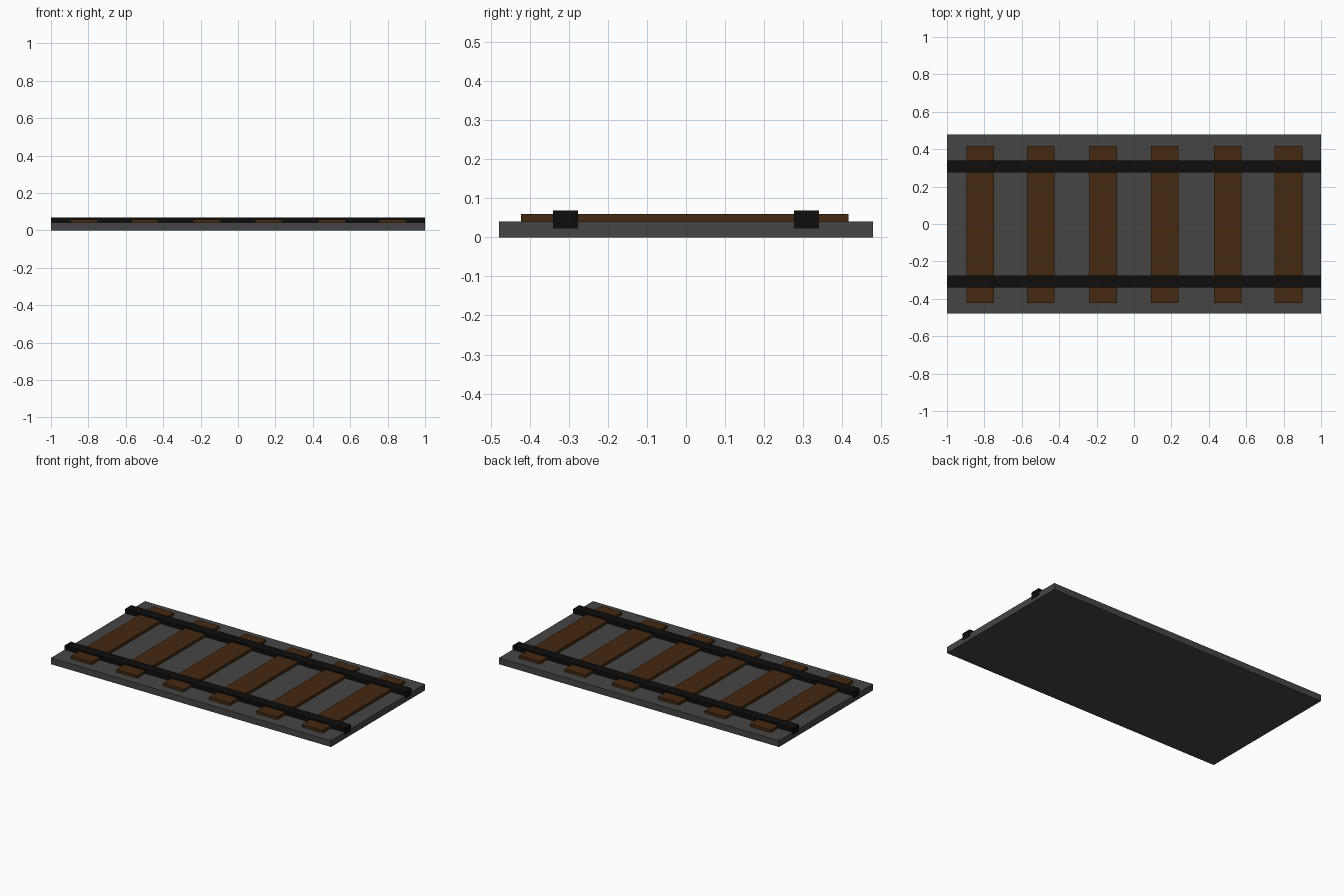
import bpy

if "Cube" in bpy.data.objects:
    bpy.data.objects.remove(bpy.data.objects["Cube"])


def material(name, rgb):
    mat = bpy.data.materials.new(name)
    mat.diffuse_color = (*rgb, 1.0)
    mat.use_nodes = True
    mat.node_tree.nodes["Principled BSDF"].inputs["Base Color"].default_value = mat.diffuse_color
    return mat


def box(name, x, y, z, mat):
    """Box from (min, max) extents on each axis."""
    bpy.ops.mesh.primitive_cube_add(size=1, location=[(a + b) / 2 for a, b in (x, y, z)])
    ob = bpy.context.object
    ob.name = name
    ob.scale = [b - a for a, b in (x, y, z)]
    bpy.ops.object.transform_apply(location=False, rotation=False, scale=True)
    ob.data.materials.append(mat)
    return ob


gravel = material("gravel", (0.06, 0.06, 0.06))
wood = material("wood", (0.06, 0.022, 0.005))
iron = material("iron", (0.004, 0.004, 0.004))

# Ballast slab
box("track_bed", (-0.999, 0.999), (-0.479, 0.479), (0, 0.041), gravel)

# Wooden sleepers across the bed
for i, cx in enumerate((-0.822, -0.499, -0.166, 0.164, 0.501, 0.826)):
    box(f"sleeper_{i + 1}", (cx - 0.074, cx + 0.074), (-0.422, 0.416), (0.022, 0.059), wood)

# Pair of rails, sunk into the bed
for side, name in ((-1, "front_rail"), (1, "back_rail")):
    cy = side * 0.308
    box(name, (-1, 1), (cy - 0.032, cy + 0.032), (0.022, 0.068), iron)
